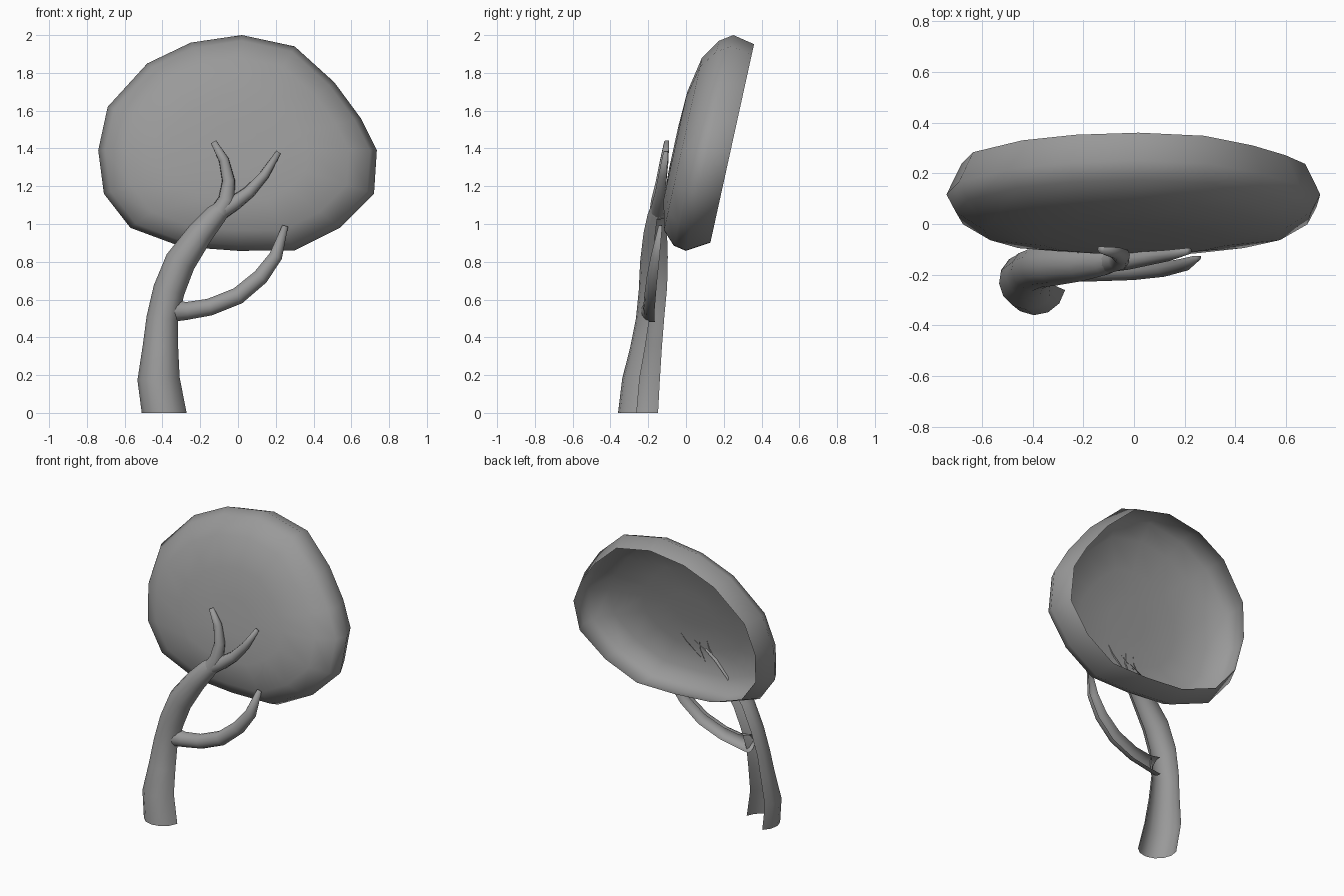
import bpy, bmesh, math
from mathutils import Vector

cube = bpy.data.objects.get("Cube")
if cube:
    bpy.data.objects.remove(cube, do_unlink=True)

grey = bpy.data.materials.new("plain grey")
grey.use_nodes = True
colour = (0.32, 0.32, 0.32, 1)
grey.diffuse_color = colour
grey.node_tree.nodes["Principled BSDF"].inputs["Base Color"].default_value = colour


def loft(name, rings, closed, cap_end):
    """Skin a list of equal point rings into one smooth open shell."""
    bm = bmesh.new()
    rows = [[bm.verts.new(p) for p in ring] for ring in rings]
    n = len(rows[0])
    for a, b in zip(rows, rows[1:]):
        for i in range(n if closed else n - 1):
            j = (i + 1) % n
            bm.faces.new((a[i], a[j], b[j], b[i]))
    if cap_end:
        bm.faces.new(rows[-1])
    mesh = bpy.data.meshes.new(name)
    bm.to_mesh(mesh)
    bm.free()
    mesh.materials.append(grey)
    mesh.shade_smooth()
    obj = bpy.data.objects.new(name, mesh)
    bpy.context.collection.objects.link(obj)
    return obj


def limb(name, path, start, end, sides=8, cap_end=True):
    """Tapering limb along (x, y, z, radius) points, left open at the back."""
    rings = []
    for i, (x, y, z, r) in enumerate(path):
        a, b = path[max(i - 1, 0)], path[min(i + 1, len(path) - 1)]
        side = Vector((b[2] - a[2], 0, a[0] - b[0])).normalized()
        if i == 0 and name == "trunk":
            side = Vector((1, 0, 0))
        ring = []
        for k in range(sides + 1):
            t = math.radians(start + (end - start) * k / sides)
            ring.append(Vector((x, y, z)) + r * (math.cos(t) * side + math.sin(t) * Vector((0, 1, 0))))
        rings.append(ring)
    return loft(name, rings, False, cap_end)


# Leaning trunk, its right wall wrapping round to the back
limb("trunk", [
    (-.39, -.24, 0, .12), (-.42, -.225, .18, .113), (-.41, -.2, .35, .095),
    (-.4, -.18, .5, .085), (-.365, -.165, .65, .085), (-.305, -.16, .8, .083),
    (-.2, -.155, .95, .07), (-.115, -.145, 1.05, .058), (-.05, -.135, 1.11, .035),
], 130, 350, cap_end=False)

# Side branch and the two twigs of the fork
limb("side_branch", [
    (-.35, -.18, .54, .06), (-.27, -.18, .54, .048), (-.15, -.18, .56, .046),
    (0, -.175, .62, .046), (.12, -.165, .72, .043), (.2, -.15, .83, .036), (.25, -.13, .99, .016),
], 165, 375)
limb("left_twig", [
    (-.1, -.145, 1.06, .045), (-.02, -.14, 1.11, .04), (.06, -.13, 1.17, .033),
    (.14, -.12, 1.26, .026), (.215, -.105, 1.38, .015),
], 140, 400)
limb("right_twig", [
    (-.1, -.145, 1.06, .05), (-.06, -.14, 1.13, .044), (-.05, -.125, 1.23, .034),
    (-.075, -.11, 1.34, .027), (-.13, -.1, 1.435, .016),
], 140, 400)

# Canopy: a tilted bowl with its mouth to the back
outline = [
    (-.57, .98), (-.3, .88), (0, .858), (.3, .86), (.54, .98), (.72, 1.16), (.735, 1.39), (.65, 1.56),
    (.51, 1.75), (.3, 1.94), (.02, 2.0), (-.25, 1.96), (-.48, 1.85), (-.69, 1.62), (-.74, 1.39), (-.71, 1.16),
]
steps = [(.92, .12), (1, 0), (.95, -.07), (.8, -.14), (.5, -.178), (.2, -.185)]  # scale, depth
rings = []
for scale, depth in steps:
    ring = []
    for x, z in outline:
        px, pz = x * scale, 1.4 + (z - 1.4) * scale
        ring.append(Vector((px, depth + .22 * (z - .86), pz)))
    rings.append(ring)
for ring, (scale, depth) in zip(rings, steps):
    for p in ring:
        p.y = depth + .22 * (p.z - .86)
loft("canopy", rings, True, True)
